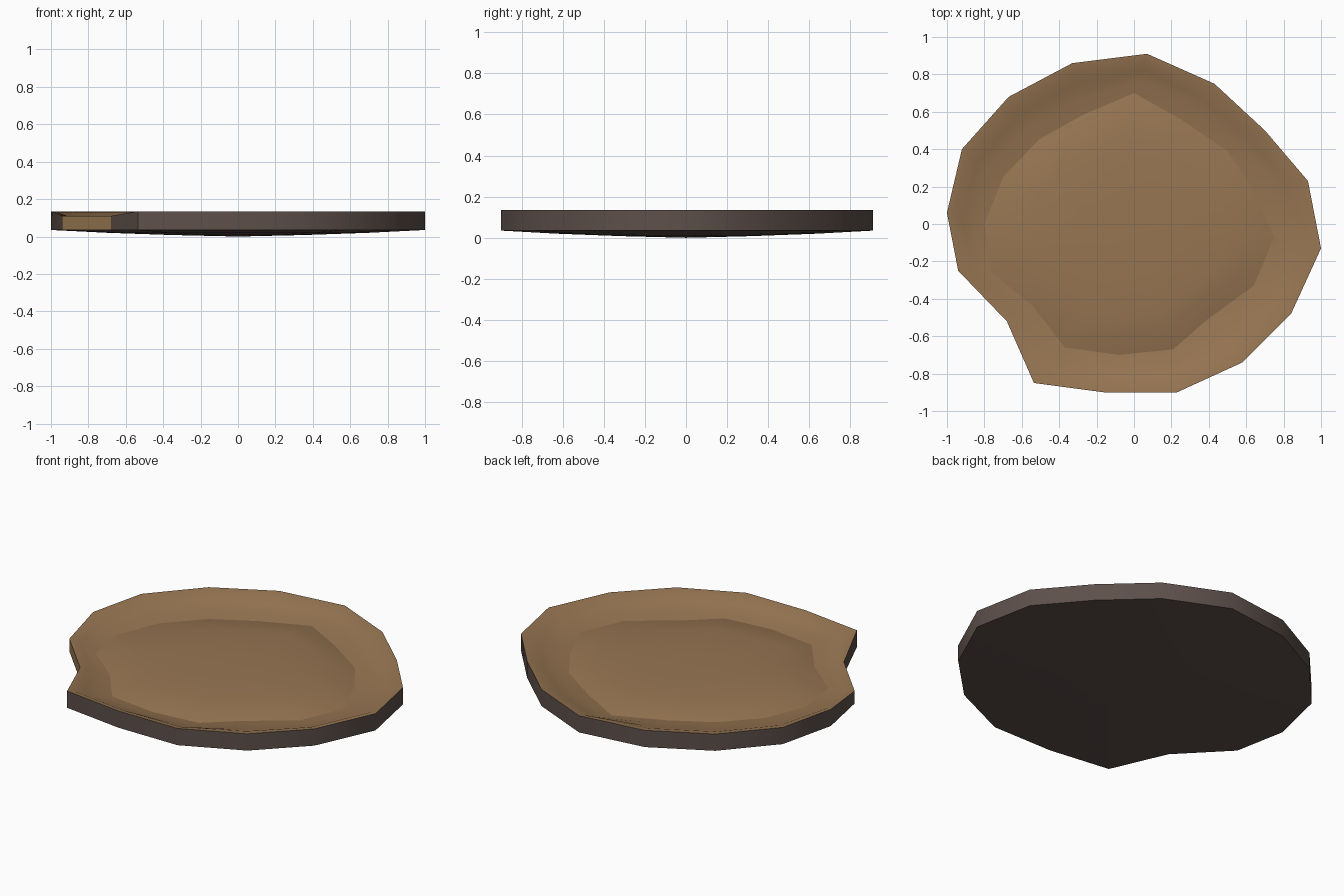
import bpy
import bmesh
from mathutils import Vector

default_cube = bpy.data.objects.get("Cube")
if default_cube:
    bpy.data.objects.remove(default_cube, do_unlink=True)


def make_material(name, colour):
    material = bpy.data.materials.new(name)
    material.use_nodes = True
    material.diffuse_color = colour
    shader = next(n for n in material.node_tree.nodes if n.type == "BSDF_PRINCIPLED")
    shader.inputs["Base Color"].default_value = colour
    return material


clay_brown = make_material("clay_brown", (0.31, 0.18, 0.085, 1))
dark_brown = make_material("dark_brown", (0.11, 0.08, 0.07, 1))

# Irregular outline of the rim and of the valley inside it, counterclockwise
outline = [(1, -.13), (.93, .23), (.7, .5), (.43, .75), (.07, .91), (-.33, .86),
           (-.67, .68), (-.92, .4), (-1, .06), (-.94, -.25), (-.68, -.52),
           (-.535, -.85), (-.16, -.9), (.23, -.9), (.58, -.74), (.84, -.48)]
valley = [(.75, -.07), (.63, .2), (.5, .39), (.25, .56), (0, .7), (-.28, .58),
          (-.51, .45), (-.7, .25), (-.8, 0), (-.76, -.26), (-.54, -.44),
          (-.37, -.66), (-.08, -.7), (.21, -.67), (.38, -.52), (.64, -.33)]
SPOUT = (9, 10)
RIM_Z, SPOUT_Z, VALLEY_Z, BASE_Z = 0.135, 0.11, 0.075, 0.035


def level(points, z):
    """Place a flat outline at one height."""
    return [Vector((x, y, z)) for x, y in points]


def shrink(points, factor, z):
    """Scale an outline toward the centre at one height."""
    return level([(x * factor, y * factor) for x, y in points], z)


def loft(name, rings, centre, materials, sharp_rings, spout_ring=None):
    """Bridge rings in order, close the last one to a point."""
    bm = bmesh.new()
    loops = [[bm.verts.new(p) for p in ring] for ring in rings]
    count = len(loops[0])
    for r, (a, b) in enumerate(zip(loops, loops[1:])):
        for i in range(count):
            j = (i + 1) % count
            face = bm.faces.new((a[i], a[j], b[j], b[i]))
            if r == spout_ring and i == SPOUT[0]:
                face.material_index = 1
    tip = bm.verts.new(centre)
    for i in range(count):
        bm.faces.new((loops[-1][i], loops[-1][(i + 1) % count], tip))
    for face in bm.faces:
        face.smooth = True
    # Creases around the chosen rings
    for r in sharp_rings:
        for i in range(count):
            bm.edges.get((loops[r][i], loops[r][(i + 1) % count])).smooth = False
    # Creases at the two corners beside the spout
    if spout_ring is not None:
        for i in (*SPOUT, SPOUT[1] + 1):
            bm.edges.get((loops[spout_ring][i], loops[spout_ring + 1][i])).smooth = False
    mesh = bpy.data.meshes.new(name)
    bm.to_mesh(mesh)
    bm.free()
    for material in materials:
        mesh.materials.append(material)
    obj = bpy.data.objects.new(name, mesh)
    bpy.context.collection.objects.link(obj)
    return obj


# Rim edge, lowered at the spout
rim = level(outline, RIM_Z)
for i in SPOUT:
    rim[i].z = SPOUT_Z
floor_edge = level(valley, VALLEY_Z)


def between(across, down):
    """Ring on the slope from the rim to the valley."""
    return [Vector((*a.lerp(b, across).xy, a.lerp(b, down).z))
            for a, b in zip(rim, floor_edge)]


# Inside: sloped rim with a rounded lip, then a gently domed floor
loft("dish_inside",
     [rim, between(.15, .08), between(.4, .48), between(.7, .78), floor_edge,
      shrink(valley, .87, .096), shrink(valley, .7, .11), shrink(valley, .4, .118)],
     (0, 0, .12), [clay_brown], [4])

# Outside: upright wall and a shallow rounded underside
shell = loft("dish_shell",
             [rim, level(outline, BASE_Z), shrink(outline, .7, .02),
              shrink(outline, .35, .008)],
             (0, 0, 0), [dark_brown, clay_brown], [1], spout_ring=0)
shell.data.flip_normals()
